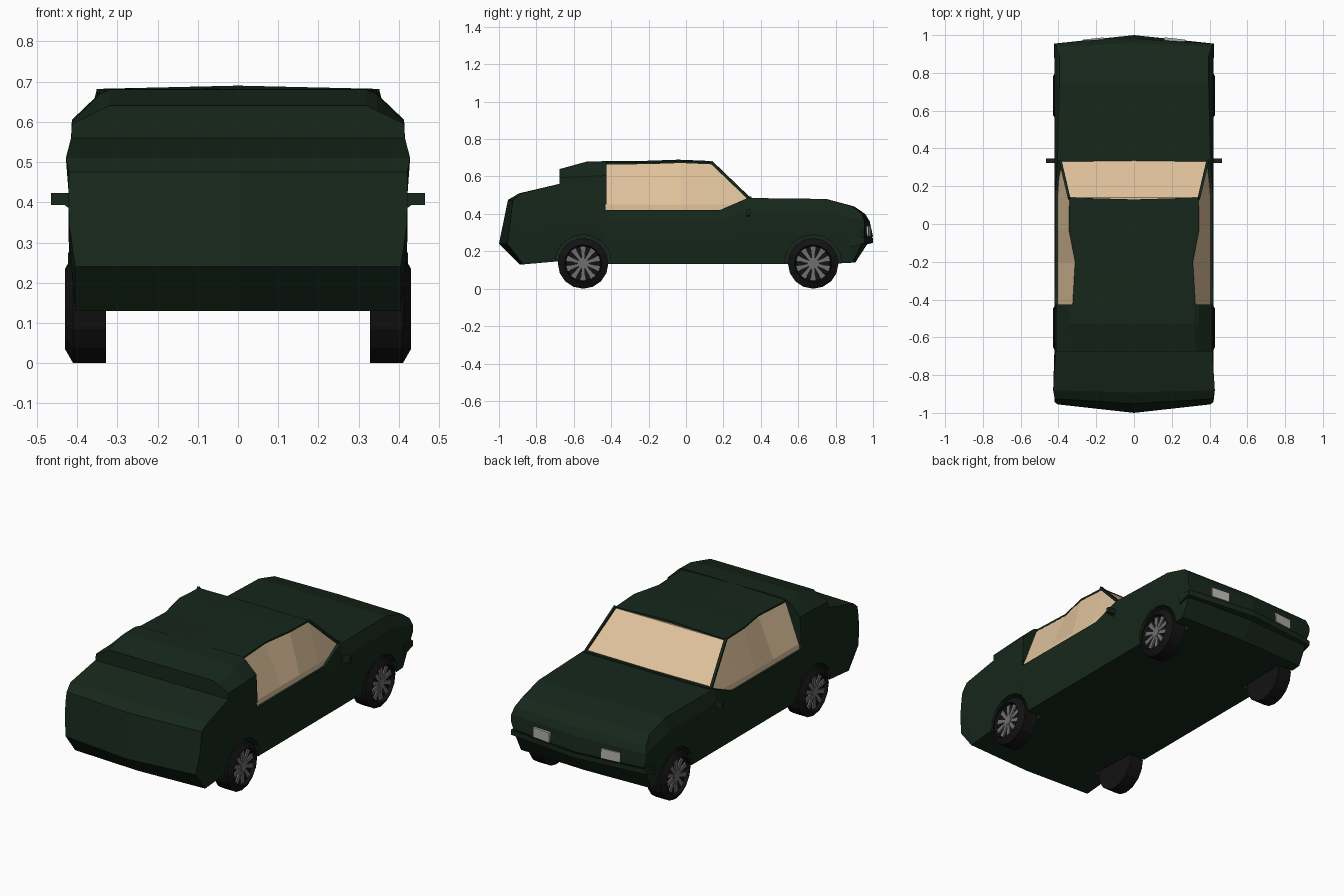
import bpy, bmesh, math
from mathutils import Vector, Matrix

if "Cube" in bpy.data.objects:
    bpy.data.objects.remove(bpy.data.objects["Cube"])


def material(name, rgb):
    m = bpy.data.materials.new(name)
    m.diffuse_color = (*rgb, 1)
    m.use_nodes = True
    m.node_tree.nodes["Principled BSDF"].inputs["Base Color"].default_value = m.diffuse_color
    return m


GREEN = material("dark_green", (0.008, 0.020, 0.011))
TAN = material("tan", (0.74, 0.54, 0.33))
BLACK = material("rubber", (0.006, 0.006, 0.006))
GREY = material("spoke_grey", (0.16, 0.16, 0.16))
LAMP = material("lamp_grey", (0.45, 0.45, 0.45))


def finish(name, bm, mat):
    bmesh.ops.remove_doubles(bm, verts=bm.verts, dist=0.0005)
    bmesh.ops.recalc_face_normals(bm, faces=bm.faces)
    me = bpy.data.meshes.new(name)
    bm.to_mesh(me)
    bm.free()
    ob = bpy.data.objects.new(name, me)
    bpy.context.collection.objects.link(ob)
    if mat:
        me.materials.append(mat)
    return ob


def loft(name, halves, mat):
    """Skin half sections (x >= 0, bottom to top), mirrored into closed rings."""
    bm = bmesh.new()
    rings = []
    for half in halves:
        ring = half + [(-x, y, z) for x, y, z in reversed(half) if x > 0]
        rings.append([bm.verts.new(p) for p in ring])
    n = len(rings[0])
    for a, b in zip(rings, rings[1:]):
        for i in range(n):
            j = (i + 1) % n
            bm.faces.new((a[i], a[j], b[j], b[i]))
    # caps are split along the centre line so the ends can be bowed
    for r in (rings[0], rings[-1]):
        half = len([p for p in halves[0]])
        if halves[0][0][0] == 0:
            bm.faces.new(r[:half])
            bm.faces.new(r[half - 1:] + [r[0]])
        else:
            bm.faces.new(r)
    return finish(name, bm, mat)


def box(name, loc, size, mat, rot=Matrix()):
    bm = bmesh.new()
    bmesh.ops.create_cube(bm, size=1)
    bm.transform(Matrix.Translation(loc) @ rot.to_4x4() @ Matrix.Diagonal((*size, 1)))
    return finish(name, bm, mat)


def bar(name, a, b, thick, mat):
    a, b = Vector(a), Vector(b)
    d = b - a
    rot = d.to_track_quat('Z', 'Y').to_matrix()
    return box(name, (a + b) / 2, (thick, thick, d.length), mat, rot)


# Main body: bottom y, top y, bow at the centre line, bottom z, top z, top half width
stations = [
    (-0.955, -0.925, -0.045, 0.24, 0.475, 0.42),
    (-0.87, -0.88, -0.02, 0.13, 0.51, 0.428),
    (-0.70, -0.68, 0, 0.145, 0.56, 0.415),
    (-0.44, -0.44, 0, 0.132, 0.55, 0.415),
    (-0.43, -0.43, 0, 0.132, 0.42, 0.42),
    (0.18, 0.18, 0, 0.132, 0.42, 0.417),
    (0.33, 0.33, 0, 0.132, 0.485, 0.405),
    (0.75, 0.75, 0, 0.132, 0.48, 0.395),
    (0.89, 0.89, 0.015, 0.14, 0.44, 0.395),
    (0.94, 0.94, 0.03, 0.24, 0.40, 0.41),
    (0.955, 0.955, 0.045, 0.28, 0.36, 0.42),
]
halves = []
for yb, yt, bow, zb, zt, wt in stations:
    zm = zb + (zt - zb) * 0.45
    zs = zb + (zt - zb) * 0.8
    ym, ys = yb + (yt - yb) * 0.45, yb + (yt - yb) * 0.8
    halves.append([(0, yb + bow, zb), (0.405, yb, zb), (0.42, ym, zm),
                   (0.422, ys, zs), (wt, yt, zt), (0, yt + bow * 0.6, zt)])
body = loft("body", halves, GREEN)

# Wheel arches cut from the sides
for y in (-0.55, 0.68):
    for s in (-1, 1):
        bm = bmesh.new()
        bmesh.ops.create_cone(bm, cap_ends=True, segments=16, radius1=0.152,
                              radius2=0.152, depth=0.2)
        bm.transform(Matrix.Translation((s * 0.41, y, 0.137)) @ Matrix.Rotation(math.pi / 2, 4, 'Y'))
        cutter = finish("arch_cutter", bm, None)
        cutter.hide_render = True
        cutter.hide_viewport = True
        mod = body.modifiers.new("arch", 'BOOLEAN')
        mod.operation, mod.solver, mod.object = 'DIFFERENCE', 'EXACT', cutter

# Folded rear part of the soft top
top = [(-0.675, 0.595, 0.64), (-0.53, 0.60, 0.68), (-0.425, 0.605, 0.682)]
loft("rear_top", [[(0, y, 0.45), (0.42, y, 0.45), (0.413, y, zs), (0.345, y, zt - 0.012),
                   (0.32, y, zt), (0, y, zt)] for y, zs, zt in top], GREEN)

# Roof slab: y, half width, z
roof = [(-0.43, 0.325, 0.682), (-0.2, 0.312, 0.684), (-0.03, 0.345, 0.69), (0.14, 0.342, 0.683)]
loft("roof", [[(0, y - 0.01, z - 0.016), (w, y, z - 0.018), (w, y, z - 0.008), (0, y - 0.01, z)]
              for y, w, z in roof], GREEN)

# Tan window surfaces under the roof, ending in the raked windscreen
glass = [[(0, y, 0.38), (0.408, y, 0.38), (0.405, y, 0.45), (w - 0.003, y, z - 0.014),
          (0, y, z - 0.014)] for y, w, z in roof]
glass.append([(0, 0.335, 0.38), (0.395, 0.325, 0.38), (0.39, 0.328, 0.45),
              (0.385, 0.33, 0.492), (0, 0.335, 0.492)])
loft("windows", glass, TAN)

# Windscreen base strip
box("cowl", (0, 0.34, 0.482), (0.78, 0.02, 0.02), GREEN)

# Front bumper lip, bowed in plan
loft("front_bumper", [[(0, y + b, z0), (0.423, y, z0), (0.423, y, z1), (0, y + b, z1)]
                      for y, b, z0, z1 in ((0.88, 0.02, 0.22, 0.275), (0.955, 0.045, 0.245, 0.272))], GREEN)

for s, side in ((1, "right"), (-1, "left")):
    # Windscreen pillars, mirrors and headlights
    bar(side + "_pillar", (s * 0.39, 0.335, 0.485), (s * 0.343, 0.135, 0.677), 0.014, GREEN)
    box(side + "_mirror", (s * 0.443, 0.335, 0.408), (0.044, 0.022, 0.03), GREEN)
    bar(side + "_mirror_stalk", (s * 0.40, 0.33, 0.38), (s * 0.435, 0.335, 0.405), 0.014, GREEN)
    box(side + "_headlight", (s * 0.215, 0.972, 0.308), (0.11, 0.02, 0.055), LAMP,
        Matrix.Rotation(-s * 0.107, 3, 'Z'))

    # Wheels: a spun tyre profile with ten spokes
    for y, end in ((-0.55, "rear"), (0.68, "front")):
        place = Matrix.Translation((0, y, 0.135))
        bm = bmesh.new()
        prof = [(0.328, 0), (0.328, 0.135), (0.41, 0.135), (0.43, 0.10), (0.41, 0.093), (0.405, 0)]
        vs = [bm.verts.new((s * x, 0, r)) for x, r in prof]
        es = [bm.edges.new(p) for p in zip(vs, vs[1:])]
        bmesh.ops.spin(bm, geom=vs + es, cent=(0, 0, 0), axis=(1, 0, 0),
                       angle=2 * math.pi, steps=16)
        bm.transform(place)
        finish(f"{side}_{end}_tyre", bm, BLACK)

        bm = bmesh.new()
        for k in range(10):
            rot = Matrix.Rotation(k * math.pi / 5, 4, 'X')
            pts = [(-0.007, 0.012), (0.007, 0.012), (0.014, 0.092), (-0.014, 0.092)]
            f = bm.faces.new([bm.verts.new(rot @ Vector((s * 0.405, a, r))) for a, r in pts])
            ext = bmesh.ops.extrude_face_region(bm, geom=[f])["geom"]
            bmesh.ops.translate(bm, vec=(s * 0.012, 0, 0),
                                verts=[v for v in ext if isinstance(v, bmesh.types.BMVert)])
        bmesh.ops.create_cone(bm, cap_ends=True, segments=10, radius1=0.025, radius2=0.025, depth=0.03,
                              matrix=Matrix.Translation((s * 0.405, 0, 0)) @ Matrix.Rotation(math.pi / 2, 4, 'Y'))
        bm.transform(place)
        finish(f"{side}_{end}_spokes", bm, GREY)
